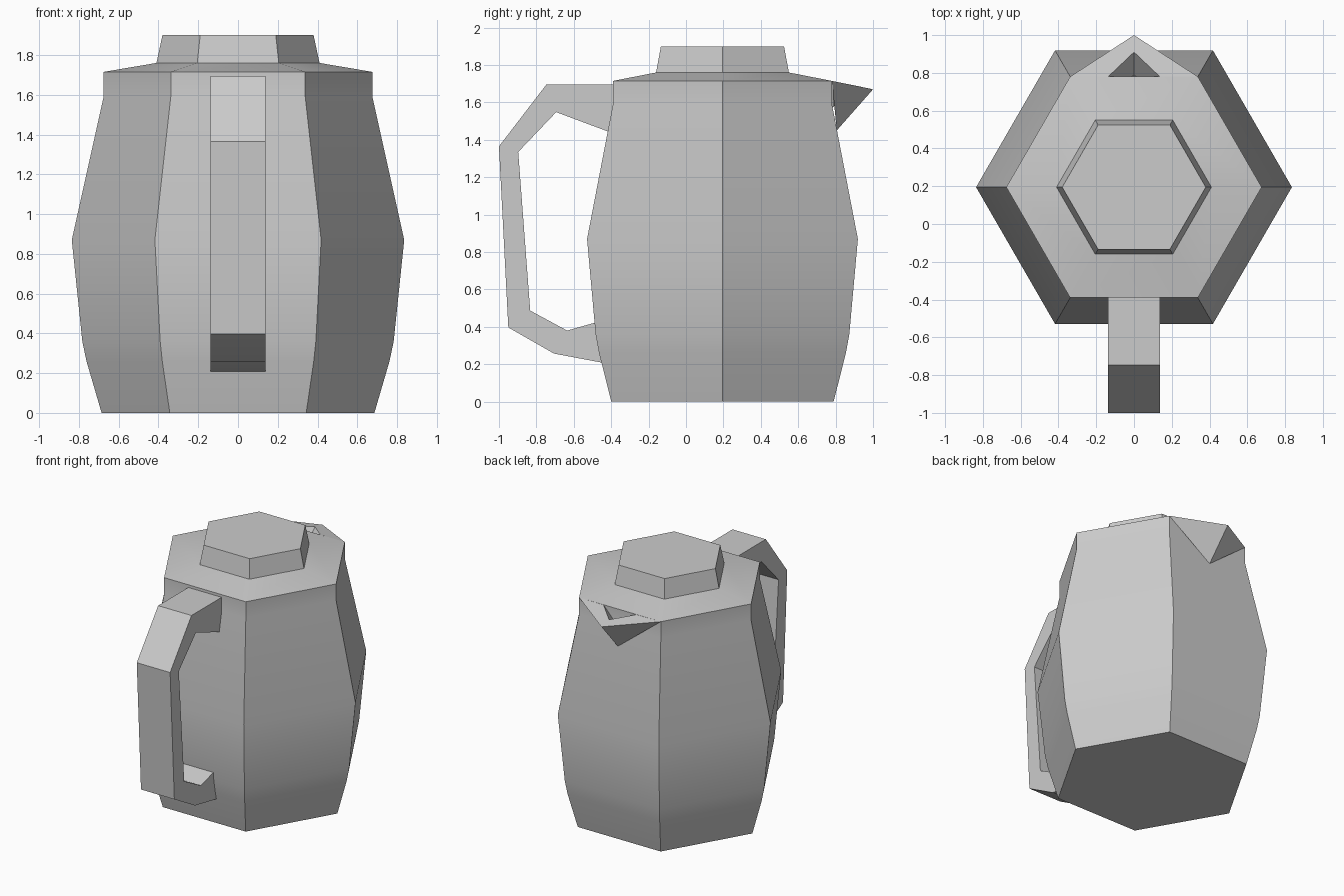
import bpy, bmesh
from math import cos, sin, pi, radians

if "Cube" in bpy.data.objects:
    bpy.data.objects.remove(bpy.data.objects["Cube"])

CY = 0.195  # y of the jug's axis


def finish(name, bm):
    bmesh.ops.recalc_face_normals(bm, faces=bm.faces)
    mesh = bpy.data.meshes.new(name)
    bm.to_mesh(mesh)
    bm.free()
    obj = bpy.data.objects.new(name, mesh)
    bpy.context.collection.objects.link(obj)
    bpy.ops.object.select_all(action='DESELECT')
    obj.select_set(True)
    bpy.context.view_layer.objects.active = obj
    bpy.ops.object.shade_smooth_by_angle(angle=radians(30))
    return obj


def skin(bm, rings):
    """Join successive closed rings of vertices with quads."""
    for a, b in zip(rings, rings[1:]):
        n = len(a)
        for i in range(n):
            j = (i + 1) % n
            bm.faces.new((a[i], a[j], b[j], b[i]))


def hex_loft(name, profile, cap_bottom=False, cap_top=False):
    """Six-sided lathe of a (radius, z) profile around the jug's axis."""
    bm = bmesh.new()
    rings = [[bm.verts.new((r * cos(k * pi / 3), CY + r * sin(k * pi / 3), z))
              for k in range(6)] for r, z in profile]
    skin(bm, rings)
    if cap_bottom:
        bm.faces.new(rings[0])
    if cap_top:
        bm.faces.new(rings[-1])
    return finish(name, bm)


# Body, sloping lid and knob
hex_loft("body", [(0.686, 0), (0.762, 0.26), (0.783, 0.36), (0.836, 0.87),
                  (0.676, 1.59), (0.676, 1.715)], cap_bottom=True)
hex_loft("lid", [(0.676, 1.715), (0.41, 1.76)])
hex_loft("lid_knob", [(0.41, 1.76), (0.38, 1.9)], cap_top=True)

# Handle: paired outer and inner (y, z) outline points, ends sunk into the body
outer = [(-0.38, 1.695), (-0.747, 1.695), (-1.0, 1.365),
         (-0.95, 0.397), (-0.705, 0.257), (-0.445, 0.208)]
inner = [(-0.405, 1.44), (-0.694, 1.548), (-0.897, 1.335),
         (-0.833, 0.487), (-0.635, 0.38), (-0.475, 0.426)]
W = 0.138
bm = bmesh.new()
skin(bm, [[bm.verts.new(c) for c in ((-W, *o), (W, *o), (W, *i), (-W, *i))]
          for o, i in zip(outer, inner)])
finish("handle", bm)

# Spout: pointed lip with a small triangular pouring hole
bm = bmesh.new()
tip, low, hole_tip, hole_low = [bm.verts.new(c) for c in (
    (0, 1.0, 1.67), (0, 0.806, 1.45), (0, 0.91, 1.689), (0, 0.782, 1.57))]
for s in (-1, 1):
    corner = bm.verts.new((s * 0.338, 0.78, 1.715))
    hole = bm.verts.new((s * 0.135, 0.782, 1.7145))
    bm.faces.new((corner, hole, hole_tip, tip))
    bm.faces.new((corner, tip, low))
    bm.faces.new((hole, hole_low, hole_tip))
finish("spout", bm)
